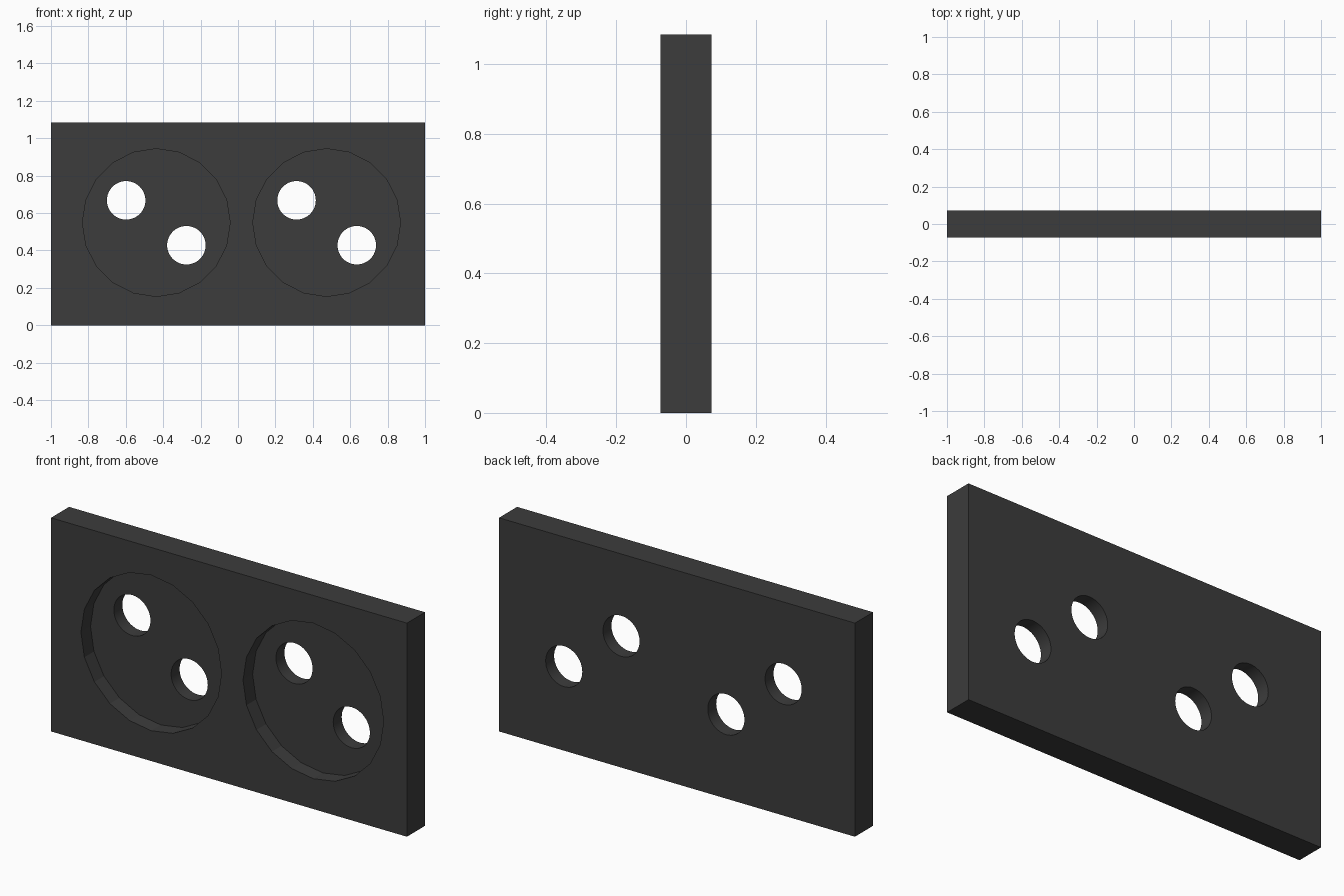
import bpy
import math

if "Cube" in bpy.data.objects:
    bpy.data.objects.remove(bpy.data.objects["Cube"])

HEIGHT, THICK = 1.085, 0.145
FRONT = -THICK / 2
RECESS_DEPTH = 0.077

# Flat rectangular plate
bpy.ops.mesh.primitive_cube_add(size=1, location=(0, 0, HEIGHT / 2))
plate = bpy.context.object
plate.name = "plate"
plate.scale = (2, THICK, HEIGHT)
bpy.ops.object.transform_apply(location=True, rotation=True, scale=True)

dark = bpy.data.materials.new("dark_grey")
dark.diffuse_color = (0.045, 0.045, 0.045, 1)
dark.use_nodes = True
dark.node_tree.nodes["Principled BSDF"].inputs["Base Color"].default_value = dark.diffuse_color
plate.data.materials.append(dark)


def cut_round(x, z, radius, y0, y1, sides):
    """Cut a round pocket or hole along y from y0 to y1."""
    bpy.ops.mesh.primitive_cylinder_add(
        vertices=sides, radius=radius, depth=y1 - y0,
        location=(x, (y0 + y1) / 2, z), rotation=(math.pi / 2, 0, 0))
    cutter = bpy.context.object
    cutter.name = "round_cutter"
    cutter.hide_render = True
    cutter.data.materials.append(dark)
    mod = plate.modifiers.new("cut", "BOOLEAN")
    mod.operation = "DIFFERENCE"
    mod.solver = "EXACT"
    mod.object = cutter
    bpy.context.view_layer.objects.active = plate
    bpy.ops.object.modifier_apply(modifier=mod.name)
    bpy.data.objects.remove(cutter)


# Two shallow round recesses, each with a diagonal pair of through holes
for cx in (-0.437, 0.474):
    cut_round(cx, 0.549, 0.395, FRONT - 0.1, FRONT + RECESS_DEPTH, 20)
    for dx, z in ((-0.161, 0.668), (0.161, 0.428)):
        cut_round(cx + dx, z, 0.103, -0.3, 0.3, 48)

# Smooth hole walls, crisp rims and faceted recesses
bpy.ops.object.select_all(action="DESELECT")
plate.select_set(True)
bpy.context.view_layer.objects.active = plate
bpy.ops.object.shade_smooth_by_angle(angle=math.radians(15))
